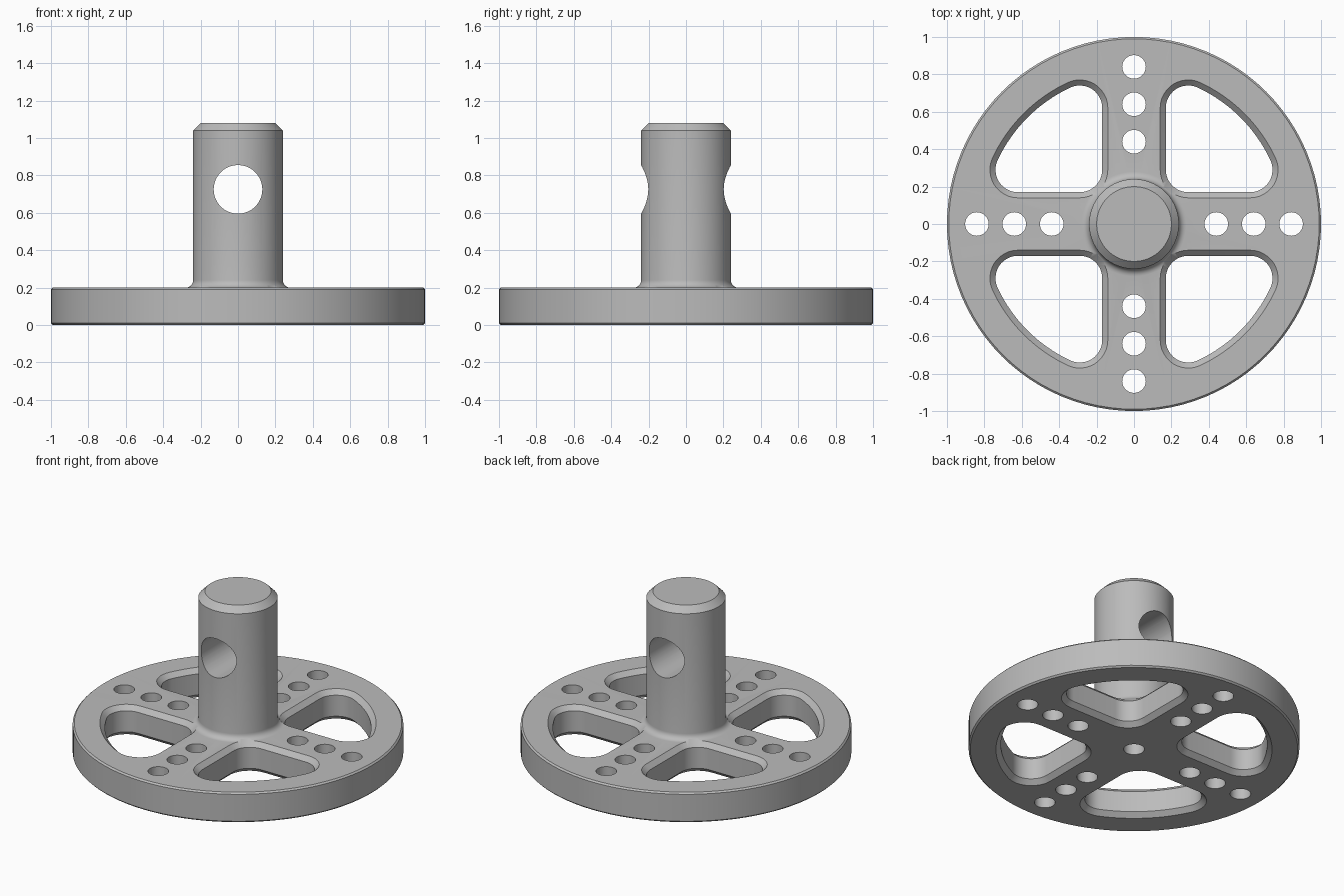
import bpy, bmesh, math
from math import sin, cos, pi, sqrt, atan2
from mathutils import Matrix, Vector

if "Cube" in bpy.data.objects:
    bpy.data.objects.remove(bpy.data.objects["Cube"])

grey = bpy.data.materials.new("light grey metal")
grey.use_nodes = True
grey.diffuse_color = (0.5, 0.5, 0.5, 1)
grey.node_tree.nodes["Principled BSDF"].inputs["Base Color"].default_value = (0.5, 0.5, 0.5, 1)

SEGMENTS = 96
THICK = 0.2


def make_object(name, bm):
    bmesh.ops.recalc_face_normals(bm, faces=bm.faces)
    mesh = bpy.data.meshes.new(name)
    bm.to_mesh(mesh)
    bm.free()
    mesh.materials.append(grey)
    obj = bpy.data.objects.new(name, mesh)
    bpy.context.collection.objects.link(obj)
    return obj


def loft(bm, loops):
    """Skin closed loops of equal length and cap both ends."""
    rings = [[bm.verts.new(p) for p in loop] for loop in loops]
    n = len(rings[0])
    for a, b in zip(rings, rings[1:]):
        for i in range(n):
            j = (i + 1) % n
            bm.faces.new((a[i], a[j], b[j], b[i]))
    bm.faces.new(rings[0][::-1])
    bm.faces.new(rings[-1])


def circle(r, z, n=SEGMENTS):
    return [Vector((r * cos(2 * pi * i / n), r * sin(2 * pi * i / n), z)) for i in range(n)]


def arc(cx, cy, r, start, end, z, steps):
    angles = [start + (end - start) * i / steps for i in range(steps + 1)]
    return [Vector((cx + r * cos(a), cy + r * sin(a), z)) for a in angles]


def window(inset, z):
    """Rounded quarter-sector outline, shrunk by inset."""
    fillet, near, rim = 0.15, 0.29, 0.835
    far = sqrt((rim - fillet) ** 2 - near ** 2)
    low = atan2(near, far)
    r = fillet - inset
    pts = arc(near, near, r, pi, 1.5 * pi, z, 10)
    pts += arc(far, near, r, -pi / 2, low, z, 12)
    pts += arc(0, 0, rim - inset, low, pi / 2 - low, z, 16)[1:-1]
    pts += arc(near, far, r, pi / 2 - low, pi, z, 12)
    return pts


# Flange and post turned as one body, with a fillet where they meet
profile = [(0.99, 0), (1, 0.01), (1, THICK - 0.01), (0.99, THICK)]
profile += [(0.28 - 0.04 * sin(t), THICK + 0.04 - 0.04 * cos(t))
            for t in [pi / 12 * i for i in range(7)]]
profile += [(0.24, 1.04), (0.2, 1.08)]
bm = bmesh.new()
loft(bm, [circle(r, z) for r, z in profile])
body = make_object("flanged_post", bm)

# Cutters: four chamfered windows and three peg holes on each spoke
bm = bmesh.new()
chamfer = 0.03
levels = [(-0.01, -0.01), (chamfer, chamfer), (chamfer, THICK - chamfer), (-0.01, THICK + 0.01)]
for k in range(4):
    turn = Matrix.Rotation(k * pi / 2, 3, 'Z')
    loft(bm, [[turn @ p for p in window(d, z)] for d, z in levels])
    for dist in (0.44, 0.64, 0.84):
        shift = Vector((dist, 0, 0))
        loft(bm, [[turn @ (p + shift) for p in circle(0.063, z, 32)] for z in (-0.1, 0.3)])

# Blind hole under the post, and the cross hole through it
loft(bm, [circle(0.063, z, 32) for z in (-0.1, 0.4)])
tilt = Matrix.Rotation(pi / 2, 3, 'X')
lift = Vector((0, 0, 0.725))
loft(bm, [[tilt @ p + lift for p in circle(0.13, d, 64)] for d in (-0.4, 0.4)])
cutter = make_object("hole_cutter", bm)
cutter.hide_render = True

# Cut the holes and keep only the finished body
cut = body.modifiers.new("holes", 'BOOLEAN')
cut.operation = 'DIFFERENCE'
cut.solver = 'EXACT'
cut.object = cutter
bpy.ops.object.select_all(action='DESELECT')
body.select_set(True)
bpy.context.view_layer.objects.active = body
bpy.ops.object.modifier_apply(modifier=cut.name)
bpy.data.objects.remove(cutter)
bpy.ops.object.shade_smooth_by_angle(angle=math.radians(30))
